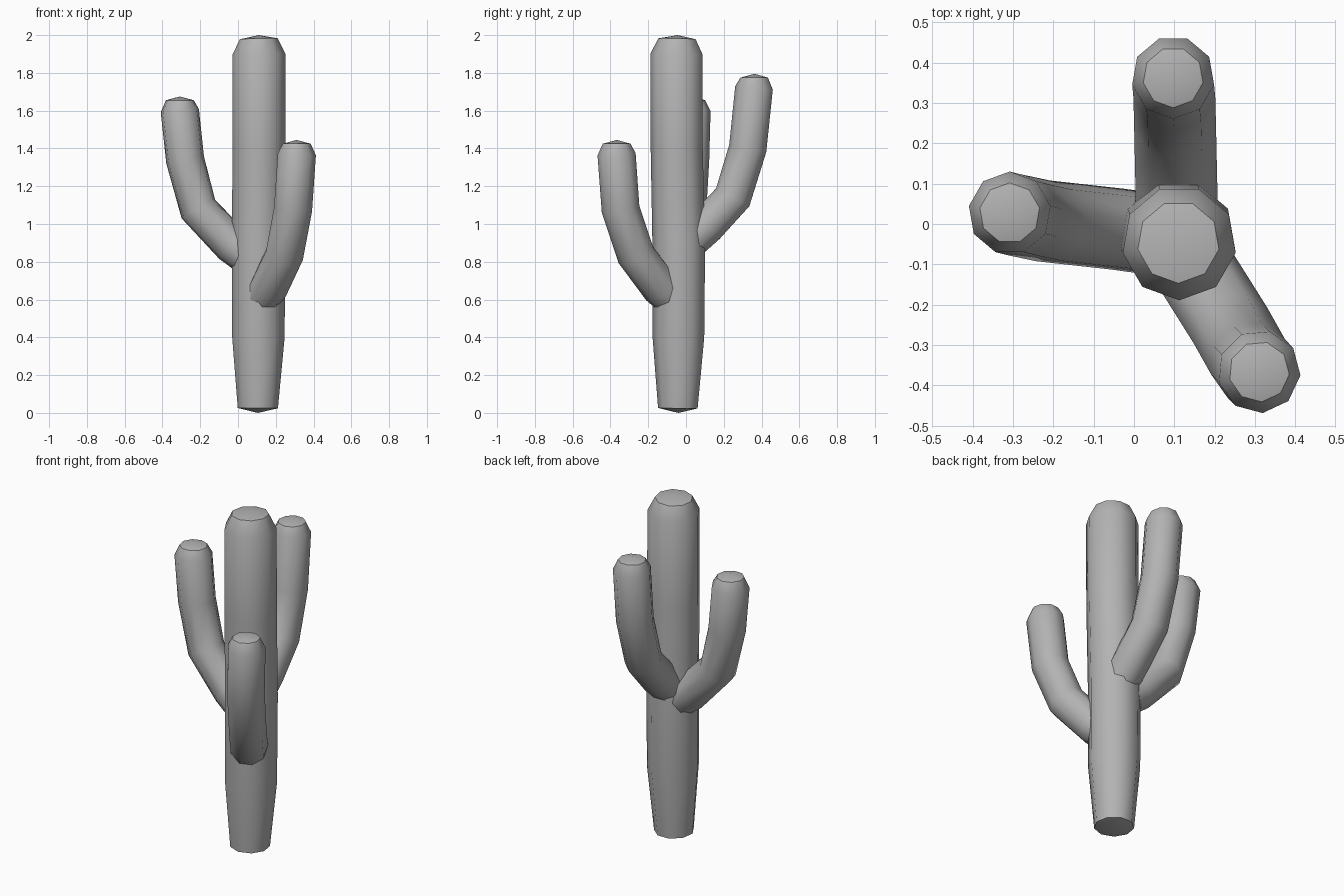
import bpy, bmesh, math
from mathutils import Vector

cube = bpy.data.objects.get("Cube")
if cube:
    bpy.data.objects.remove(cube, do_unlink=True)

SIDES = 9

# Single plain grey
grey = bpy.data.materials.new("plain grey")
grey.use_nodes = True
colour = (0.45, 0.45, 0.45, 1)
grey.diffuse_color = colour
grey.node_tree.nodes["Principled BSDF"].inputs["Base Color"].default_value = colour


def tube(name, stations, start, end, phase):
    """Loft rings (x, y, z, radius) and close both ends with shallow points."""
    bm = bmesh.new()
    centres = [Vector(s[:3]) for s in stations]
    rings = []
    for i, station in enumerate(stations):
        before, after = centres[max(i - 1, 0)], centres[min(i + 1, len(centres) - 1)]
        turn = Vector((0, 0, 1)).rotation_difference((after - before).normalized())
        ring = []
        for k in range(SIDES):
            a = math.radians(phase) + math.tau * k / SIDES
            offset = Vector((math.cos(a), math.sin(a), 0)) * station[3]
            ring.append(bm.verts.new(centres[i] + turn @ offset))
        rings.append(ring)
    for low, high in zip(rings, rings[1:]):
        for k in range(SIDES):
            n = (k + 1) % SIDES
            bm.faces.new((low[k], low[n], high[n], high[k]))
    for ring, tip in ((rings[0], start), (rings[-1], end)):
        point = bm.verts.new(tip)
        for k in range(SIDES):
            bm.faces.new((ring[k], ring[(k + 1) % SIDES], point))
    bmesh.ops.recalc_face_normals(bm, faces=bm.faces)
    mesh = bpy.data.meshes.new(name)
    bm.to_mesh(mesh)
    bm.free()
    mesh.materials.append(grey)
    obj = bpy.data.objects.new(name, mesh)
    bpy.context.collection.objects.link(obj)
    bpy.ops.object.select_all(action="DESELECT")
    obj.select_set(True)
    bpy.context.view_layer.objects.active = obj
    bpy.ops.object.shade_smooth_by_angle(angle=math.radians(42))


def arm(name, path, phase):
    """Curved arm of even thickness with a chamfered, slightly pointed top."""
    stations = [(*p, 0.103) for p in path]
    x, y, z = path[-1]
    stations.append((x, y, z + 0.055, 0.075))
    tube(name, stations, path[0], (x, y, z + 0.075), phase)


# Trunk, narrow at the foot
tube("trunk", [
    (0.105, -0.04, 0.025, 0.108),
    (0.108, -0.036, 0.4, 0.141),
    (0.108, -0.034, 0.9, 0.144),
    (0.112, -0.045, 1.4, 0.142),
    (0.112, -0.047, 1.9, 0.142),
    (0.11, -0.045, 1.98, 0.102),
], (0.105, -0.04, 0), (0.11, -0.045, 2.0), 30)

# Three arms
arm("right_arm", [
    (0.08, -0.03, 0.81), (-0.03, -0.015, 0.89), (-0.21, 0.005, 1.08),
    (-0.28, 0.02, 1.34), (-0.308, 0.027, 1.6)], 10)
arm("back_arm", [
    (0.105, 0.02, 0.91), (0.105, 0.11, 0.99), (0.102, 0.25, 1.14),
    (0.1, 0.33, 1.4), (0.097, 0.363, 1.72)], 30)
arm("front_arm", [
    (0.12, -0.07, 0.61), (0.16, -0.13, 0.66), (0.245, -0.265, 0.84),
    (0.29, -0.345, 1.08), (0.31, -0.366, 1.37)], 35)
